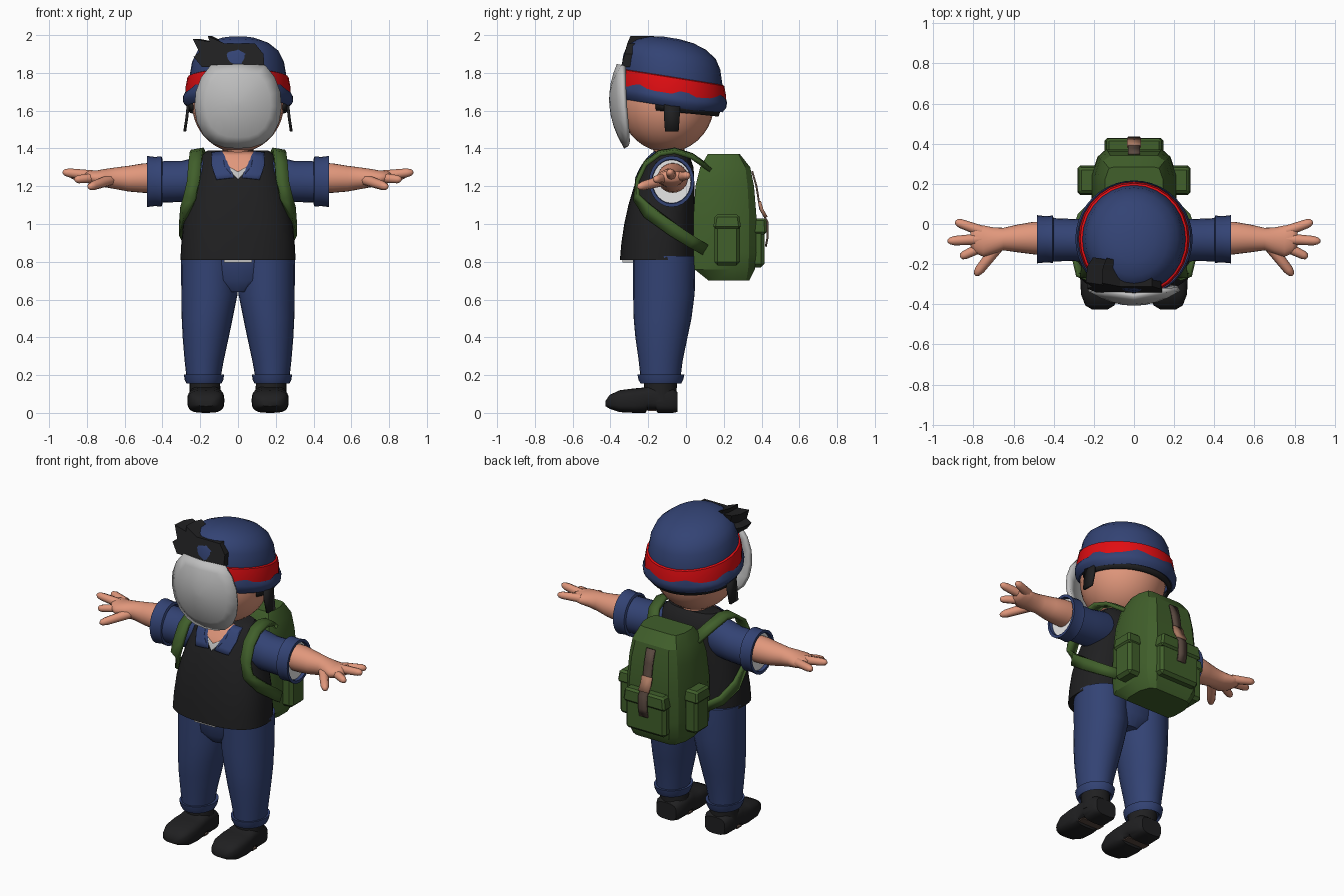
import bpy, bmesh, math
from mathutils import Vector
from mathutils.bvhtree import BVHTree


def mat(name, r, g, b):
    m = bpy.data.materials.new(name)
    m.diffuse_color = (r, g, b, 1)
    return m


BLUE = mat("navy_cloth", 0.033, 0.056, 0.175)
RED = mat("red_band", 0.75, 0.004, 0.006)
SKIN = mat("skin", 0.75, 0.31, 0.2)
GREEN = mat("olive_canvas", 0.052, 0.115, 0.024)
BLACK = mat("black", 0.014, 0.014, 0.015)
GREY = mat("pale_grey", 0.52, 0.52, 0.52)
WHITE = mat("white_lining", 0.8, 0.8, 0.8)
BROWN = mat("brown_leather", 0.1, 0.065, 0.05)
TAN = mat("tan_buckle", 0.4, 0.19, 0.12)


def finish(name, bm, material, mirror=False, angle=40, solid=0):
    bmesh.ops.recalc_face_normals(bm, faces=bm.faces[:])
    me = bpy.data.meshes.new(name)
    bm.to_mesh(me)
    bm.free()
    me.materials.append(material)
    me.shade_smooth()
    me.set_sharp_from_angle(angle=math.radians(angle))
    ob = bpy.data.objects.new(name, me)
    bpy.context.collection.objects.link(ob)
    if solid:
        s = ob.modifiers.new("Thickness", 'SOLIDIFY')
        s.thickness, s.offset = solid, 0
    if mirror:
        ob.modifiers.new("Mirror", 'MIRROR').use_clip = False
    return ob


def skin_rings(rings, caps=(True, True)):
    bm = bmesh.new()
    vs = [[bm.verts.new(p) for p in r] for r in rings]
    n = len(vs[0])
    for a, b in zip(vs, vs[1:]):
        for i in range(n):
            j = (i + 1) % n
            bm.faces.new((a[i], a[j], b[j], b[i]))
    if caps[0]:
        bm.faces.new(vs[0])
    if caps[1]:
        bm.faces.new(vs[-1])
    return bm


def loft(sections, axis='z', n=24, power=2.0, tilt=0.0, caps=(True, True)):
    """Sections are (position, centre1, centre2, radius1, radius2)."""
    rings = []
    for t, c1, c2, r1, r2 in sections:
        ring = []
        for i in range(n):
            a = 2 * math.pi * i / n
            c, s = math.cos(a), math.sin(a)
            u = c1 + r1 * math.copysign(abs(c) ** (2 / power), c)
            v = c2 + r2 * math.copysign(abs(s) ** (2 / power), s)
            ring.append({'z': (u, v, t - tilt * (v - c2)), 'x': (t, u, v), 'y': (u, t, v)}[axis])
        rings.append(ring)
    return skin_rings(rings, caps)


def box(name, lo, hi, material, mirror=False, top=1.0, bevel=0.0):
    bm = bmesh.new()
    bmesh.ops.create_cube(bm, size=1)
    mid = [(a + b) / 2 for a, b in zip(lo, hi)]
    for v in bm.verts:
        k = top if v.co.z > 0 else 1
        v.co = [m + c * (b - a) * f for m, c, a, b, f in zip(mid, v.co, lo, hi, (k, k, 1))]
    if bevel:
        bmesh.ops.bevel(bm, geom=bm.edges[:], offset=bevel, segments=1, affect='EDGES')
    return finish(name, bm, material, mirror, 25)


def ribbon(name, path, material, thick, mirror=False):
    bm = bmesh.new()
    rows = [(bm.verts.new(Vector(p) - Vector(w)), bm.verts.new(Vector(p) + Vector(w))) for p, w in path]
    for a, b in zip(rows, rows[1:]):
        bm.faces.new((a[0], a[1], b[1], b[0]))
    return finish(name, bm, material, mirror, 40, thick)


def digit(name, a, b, r):
    a, b = Vector(a), Vector(b)
    d = b - a
    side = d.cross(Vector((0, 0, 1))).normalized()
    up = side.cross(d).normalized()
    rings = []
    for t, k in ((0, 1.1), (0.4, 1), (0.8, 0.9), (0.94, 0.65), (1, 0.25)):
        rings.append([a + d * t + (side * math.cos(q) + up * math.sin(q)) * r * k
                      for q in (i * math.pi / 4 for i in range(8))])
    finish(name, skin_rings(rings), SKIN, True, 80)


# Head and neck
bm = bmesh.new()
bmesh.ops.create_uvsphere(bm, u_segments=28, v_segments=18, radius=1)
for v in bm.verts:
    v.co = (v.co.x * 0.245, v.co.y * 0.25 - 0.1, v.co.z * 0.262 + 1.642)
finish("head", bm, SKIN, angle=80)
finish("neck", loft([(1.3, 0, -0.09, 0.085, 0.085), (1.42, 0, -0.09, 0.08, 0.08)]), SKIN)

# Face mask: curved shield
half = [(0, 1.405), (0.07, 1.41), (0.13, 1.43), (0.18, 1.475), (0.212, 1.54), (0.225, 1.62),
        (0.218, 1.7), (0.19, 1.775), (0.14, 1.838), (0, 1.842)]
outline = half + [(-x, z) for x, z in half[-2:0:-1]]
rings = []
for f in (1, 0.75, 0.5, 0.25, 0.05):
    pts = [(x * f, 1.64 + (z - 1.64) * f) for x, z in outline]
    rings.append([(x, -0.395 + 1.4 * x * x + 1.2 * (z - 1.66) ** 2, z) for x, z in pts])
finish("face_mask", skin_rings(rings, (False, True)), GREY, angle=50, solid=0.024)

# Helmet: dome, band, scalloped brim, lining, straps
TILT, CY = 0.16, -0.075
finish("helmet_dome", loft([(z, 0, CY, rx, ry) for z, rx, ry in (
    (1.69, 0.258, 0.268), (1.78, 0.257, 0.268), (1.86, 0.243, 0.256), (1.91, 0.218, 0.233),
    (1.95, 0.168, 0.183), (1.975, 0.105, 0.115), (1.985, 0.035, 0.04))],
    n=28, tilt=TILT, caps=(False, True)), BLUE, angle=60)
finish("helmet_band", loft([(z, 0, CY, rx, ry) for z, rx, ry in (
    (1.665, 0.262, 0.272), (1.675, 0.277, 0.286), (1.73, 0.277, 0.286), (1.775, 0.268, 0.278),
    (1.78, 0.255, 0.265))], n=28, tilt=TILT, caps=(False, False)), RED)
bm = loft([(z, 0, CY, rx, ry) for z, rx, ry in (
    (1.69, 0.281, 0.288), (1.672, 0.292, 0.292), (1.645, 0.29, 0.288), (1.62, 0.268, 0.268),
    (1.63, 0.245, 0.25), (1.69, 0.245, 0.25))], n=40, tilt=TILT, caps=(False, False))
for v in list(bm.verts)[:40]:
    v.co.z += 0.022 * max(0, math.sin(7 * math.atan2(v.co.y - CY, v.co.x)))
for v in bm.verts:
    if v.co.y > 0.05:
        v.co.z += 0.1 * (v.co.y - 0.05)
finish("helmet_brim", bm, BLUE)
bm = loft([(1.64, 0, CY, 0.262, 0.255), (1.595, 0, CY, 0.252, 0.24)], n=36, tilt=0.1, caps=(False, False))
bmesh.ops.delete(bm, geom=[f for f in bm.faces if f.calc_center_median().y < -0.14], context='FACES')
finish("helmet_lining", bm, BLACK, solid=0.015)
ribbon("chin_strap", [((0.262, -0.075, 1.65), (0, 0.042, 0)), ((0.27, -0.075, 1.57), (0, 0.042, 0)),
                      ((0.282, -0.075, 1.49), (0, 0.036, 0))], BLACK, 0.015, True)

# Hair tuft: leaning spiky slab
tuft = [(-0.19, 1.83), (0.14, 1.83), (0.135, 1.9), (0.09, 1.955), (-0.07, 1.955), (-0.16, 1.995),
        (-0.15, 1.965), (-0.24, 1.98), (-0.205, 1.91), (-0.235, 1.885)]
slab = [[(x * k, y + 0.3 * (z - 1.83) + 0.25 * x * x, z) for x, z in tuft]
        for y, k in ((-0.35, 1), (-0.27, 0.97), (-0.225, 0.85))]
finish("hair_tuft", skin_rings(slab), BLACK, angle=20)

# Vest with collar, undershirt and buckle plates laid on the chest
vest_bm = loft([(z, 0, cy, rx, ry) for z, cy, rx, ry in (
    (0.81, -0.15, 0.305, 0.2), (0.9, -0.147, 0.3, 0.195), (1.0, -0.14, 0.29, 0.187),
    (1.1, -0.13, 0.268, 0.175), (1.2, -0.115, 0.24, 0.16), (1.3, -0.095, 0.212, 0.135),
    (1.36, -0.085, 0.195, 0.105), (1.39, -0.08, 0.16, 0.07))], n=36, power=2.5)
chest = BVHTree.FromBMesh(vest_bm)
finish("vest", vest_bm, BLACK)


def chest_plate(name, pts, material, lift, mirror=False):
    bm = bmesh.new()
    bm.faces.new([bm.verts.new((x, -0.5, z)) for x, z in pts])
    bmesh.ops.triangulate(bm, faces=bm.faces[:])
    bmesh.ops.subdivide_edges(bm, edges=bm.edges[:], cuts=4, use_grid_fill=True)
    for v in bm.verts:
        hit = chest.ray_cast(Vector((v.co.x, -1, v.co.z)), Vector((0, 1, 0)))[0]
        v.co.y = (hit.y if hit else -0.1) - lift
    finish(name, bm, material, mirror, 40, 0.006)


chest_plate("neck_opening", [(-0.09, 1.385), (-0.09, 1.32), (0, 1.26), (0.09, 1.32), (0.09, 1.385)], SKIN, 0.004)
chest_plate("undershirt", [(-0.08, 1.32), (0, 1.235), (0.08, 1.32), (0, 1.275)], GREY, 0.008)
chest_plate("collar", [(0.085, 1.385), (0.14, 1.378), (0.14, 1.31), (0.115, 1.235), (0.02, 1.245), (0.07, 1.3)],
            BLUE, 0.012, True)
box("belt_buckle", (-0.075, -0.335, 0.795), (0.075, -0.27, 0.828), GREY)

# Sleeves, cuffs and arms
finish("sleeve", loft([(0.12, -0.085, 1.25, 0.09, 0.11), (0.2, -0.085, 1.24, 0.105, 0.118),
                       (0.3, -0.08, 1.225, 0.105, 0.108), (0.42, -0.078, 1.222, 0.108, 0.11)], 'x'), BLUE, True)
finish("sleeve_cuff", loft([(x, -0.076, 1.225, r, r * 1.13) for x, r in (
    (0.4, 0.105), (0.405, 0.118), (0.44, 0.115), (0.482, 0.12), (0.482, 0.104), (0.45, 0.1))],
    'x', caps=(False, False)), BLUE, True)
finish("sleeve_lining", loft([(0.45, -0.076, 1.225, 0.103, 0.116), (0.462, -0.076, 1.225, 0.103, 0.116)], 'x'),
       WHITE, True)
finish("arm", loft([(0.42, -0.07, 1.245, 0.08, 0.08), (0.5, -0.07, 1.243, 0.081, 0.078),
                    (0.58, -0.072, 1.24, 0.069, 0.068), (0.65, -0.075, 1.242, 0.056, 0.057),
                    (0.7, -0.083, 1.243, 0.066, 0.049), (0.75, -0.085, 1.243, 0.078, 0.04),
                    (0.79, -0.075, 1.248, 0.07, 0.034), (0.815, -0.065, 1.25, 0.045, 0.02)], 'x'),
       SKIN, True, 80)
digit("outer_finger", (0.76, -0.035, 1.25), (0.89, 0.012, 1.258), 0.025)
digit("middle_finger", (0.76, -0.075, 1.255), (0.928, -0.085, 1.275), 0.026)
digit("inner_finger", (0.76, -0.115, 1.245), (0.865, -0.165, 1.235), 0.024)
digit("thumb", (0.68, -0.115, 1.232), (0.79, -0.255, 1.195), 0.027)

# Trousers with rolled hems
finish("hips", loft([(0.83, 0, -0.115, 0.28, 0.16), (0.7, 0, -0.115, 0.22, 0.155),
                     (0.64, 0, -0.115, 0.09, 0.11)]), BLUE)
finish("trouser_leg", loft([(0.83, 0.15, -0.115, 0.152, 0.165), (0.63, 0.151, -0.117, 0.149, 0.163),
                            (0.5, 0.163, -0.124, 0.135, 0.153), (0.4, 0.171, -0.13, 0.122, 0.138),
                            (0.28, 0.179, -0.134, 0.104, 0.117), (0.17, 0.183, -0.135, 0.088, 0.104)]), BLUE, True)
finish("trouser_hem", loft([(z, 0.18, -0.133, r, r * 1.16) for z, r in (
    (0.175, 0.08), (0.155, 0.093), (0.175, 0.102), (0.203, 0.107), (0.2, 0.085))]), BLUE, True)

# Boots
finish("boot_shaft", loft([(0.06, 0.172, -0.135, 0.088, 0.09), (0.12, 0.174, -0.135, 0.082, 0.085),
                           (0.18, 0.177, -0.135, 0.08, 0.09)]), BLACK, True)
finish("boot_foot", loft([(y, 0.17, (a + b) / 2, w, (b - a) / 2) for y, a, b, w in (
    (-0.425, 0.035, 0.065, 0.04), (-0.405, 0.022, 0.095, 0.073), (-0.35, 0.004, 0.12, 0.094),
    (-0.27, 0, 0.13, 0.098), (-0.215, 0, 0.135, 0.092), (-0.205, 0.016, 0.14, 0.09),
    (-0.16, 0.016, 0.14, 0.088), (-0.15, 0, 0.14, 0.088), (-0.07, 0, 0.13, 0.085),
    (-0.045, 0.005, 0.11, 0.07))], 'y', power=3.2), BLACK, True)
box("boot_arch", (0.095, -0.205, 0.01), (0.245, -0.16, 0.018), BROWN, True)

# Backpack body with chamfered back
rings = []
for z, y0, y1, w in ((0.7, 0.12, 0.335, 0.17), (0.76, 0.045, 0.365, 0.205), (0.85, 0.04, 0.372, 0.212),
                     (1.05, 0.04, 0.372, 0.208), (1.2, 0.05, 0.36, 0.195), (1.3, 0.075, 0.34, 0.178),
                     (1.37, 0.115, 0.285, 0.145)):
    ym = y0 + (y1 - y0) * 0.62
    side = [(w * 0.92, y0), (w, y0 + 0.04), (w, ym), (w * 0.86, (ym + y1) / 2 + 0.025), (w * 0.66, y1)]
    rings.append([(x, y, z) for x, y in side] + [(-x, y, z) for x, y in reversed(side)])
finish("backpack_body", skin_rings(rings), GREEN, angle=25)
box("back_pocket", (-0.14, 0.34, 0.77), (0.14, 0.415, 0.97), GREEN, bevel=0.018)
box("back_pocket_flap", (-0.148, 0.34, 0.945), (0.148, 0.428, 1.03), GREEN, top=0.92, bevel=0.012)
box("side_pocket", (0.18, 0.15, 0.78), (0.272, 0.285, 1.0), GREEN, True, bevel=0.018)
box("side_pocket_flap", (0.17, 0.143, 0.975), (0.282, 0.292, 1.05), GREEN, True, top=0.85, bevel=0.012)
W = (0.029, 0, 0)
ribbon("closing_strap", [((0, 0.35, 1.28), W), ((0, 0.373, 1.2), W), ((0, 0.392, 1.08), W),
                         ((0, 0.432, 1.01), W), ((0, 0.432, 0.93), W), ((0, 0.422, 0.88), W)], BROWN, 0.01)
ribbon("strap_buckle", [((0, 0.389, 1.12), (0.034, 0, 0)), ((0, 0.402, 1.075), (0.034, 0, 0)),
                        ((0, 0.425, 1.035), (0.034, 0, 0))], TAN, 0.016)

# Shoulder straps
X = (0.034, 0, -0.006)
ribbon("shoulder_strap", [
    ((0.15, 0.13, 1.29), X), ((0.2, 0.03, 1.36), X), ((0.215, -0.06, 1.388), X), ((0.22, -0.14, 1.375), X),
    ((0.228, -0.215, 1.32), X), ((0.235, -0.258, 1.23), X), ((0.255, -0.262, 1.14), (0.028, 0.01, 0.012)),
    ((0.286, -0.2, 1.065), (0.01, 0.018, 0.028)), ((0.302, -0.07, 0.97), (0, 0.018, 0.03)),
    ((0.27, 0.03, 0.905), (0, 0.016, 0.028)), ((0.2, 0.1, 0.865), (0, 0.015, 0.026))], GREEN, 0.022, True)
